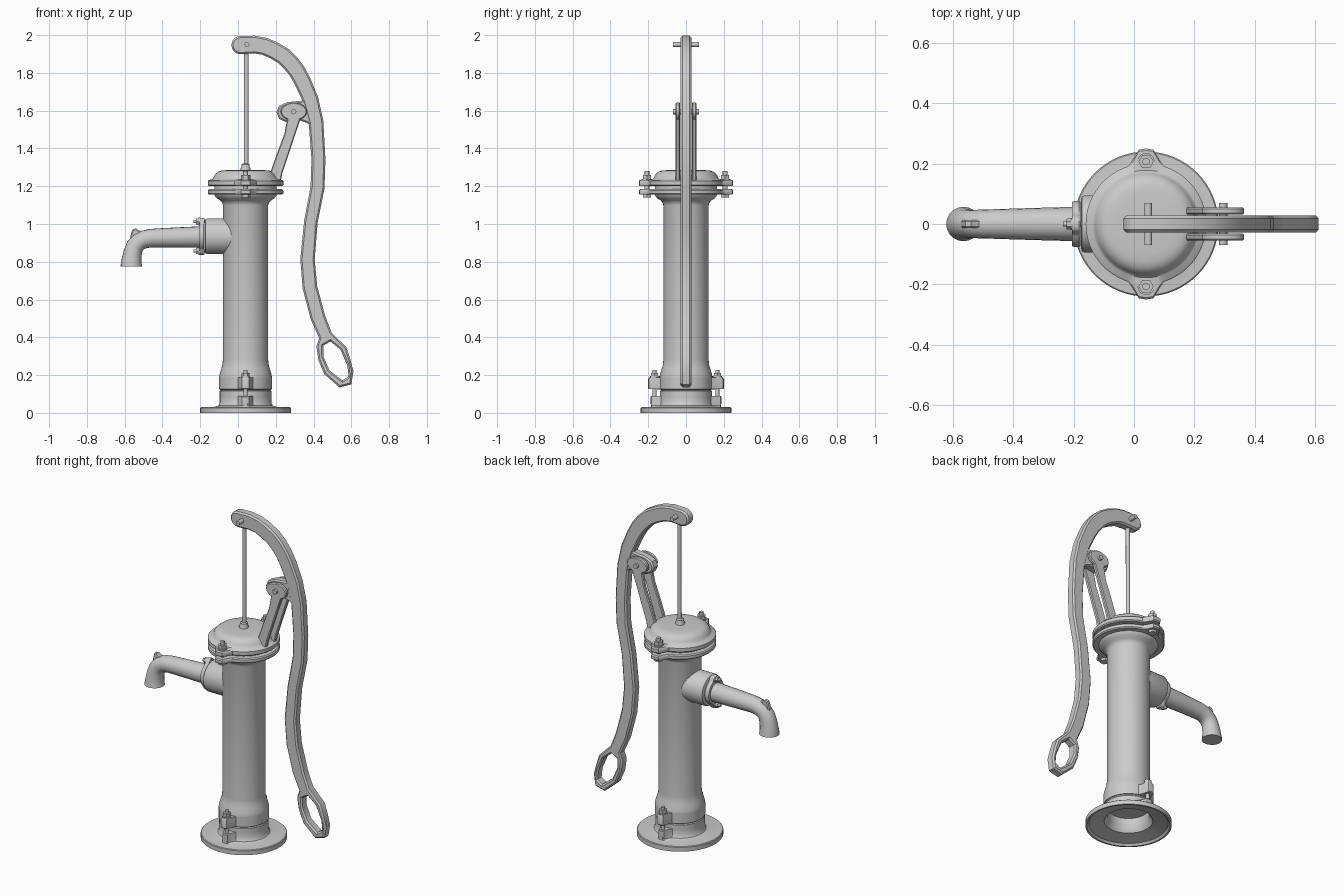
import bpy, bmesh, math
from mathutils import Matrix, Vector

if "Cube" in bpy.data.objects:
    bpy.data.objects.remove(bpy.data.objects["Cube"])

CX = 0.04  # pump axis


def finish(name, mesh, angle=35):
    mesh.shade_smooth()
    mesh.set_sharp_from_angle(angle=math.radians(angle))
    ob = bpy.data.objects.new(name, mesh)
    bpy.context.collection.objects.link(ob)
    return ob


def lathe(name, profile, matrix=None, n=64, ear_width=0.2):
    """Revolve (radius, height[, ear]); ear adds bolt lugs at local +y and -y."""
    bm = bmesh.new()
    rings = []
    for p in profile:
        ear = p[2] if len(p) > 2 else 0
        ring = []
        for i in range(n):
            a = 2 * math.pi * i / n
            d = math.acos(min(1, abs(math.sin(a))))
            r = p[0] + ear * math.exp(-(d / ear_width) ** 4)
            ring.append(bm.verts.new((r * math.cos(a), r * math.sin(a), p[1])))
        rings.append(ring)
    for a, b in zip(rings, rings[1:]):
        for i in range(n):
            j = (i + 1) % n
            bm.faces.new((a[i], a[j], b[j], b[i]))
    bmesh.ops.remove_doubles(bm, verts=bm.verts, dist=1e-5)
    bmesh.ops.recalc_face_normals(bm, faces=bm.faces)
    bm.transform(matrix or Matrix.Translation((CX, 0, 0)))
    mesh = bpy.data.meshes.new(name)
    bm.to_mesh(mesh)
    bm.free()
    return finish(name, mesh)


def rod(name, start, end, r, n=16):
    a, b = Vector(start), Vector(end)
    m = Matrix.Translation(a) @ (b - a).to_track_quat('Z', 'Y').to_matrix().to_4x4()
    h = (b - a).length
    return lathe(name, [(0, 0), (r, 0), (r, h), (0, h)], m, n)


def curve_mesh(name, cu, matrix):
    tmp = bpy.data.objects.new(name + "_curve", cu)
    mesh = bpy.data.meshes.new_from_object(tmp)
    bpy.data.objects.remove(tmp)
    mesh.transform(matrix)
    return finish(name, mesh)


def plate(name, outlines, y, half, bevel):
    """Flat bevelled plate from x/z outlines (later outlines are holes)."""
    cu = bpy.data.curves.new(name, 'CURVE')
    cu.dimensions, cu.fill_mode = '2D', 'BOTH'
    cu.extrude, cu.bevel_depth, cu.offset = half - bevel, bevel, -bevel
    cu.bevel_resolution = 0
    for pts in outlines:
        s = cu.splines.new('POLY')
        s.points.add(len(pts) - 1)
        for q, (x, z) in zip(s.points, pts):
            q.co = (x, z, 0, 1)
        s.use_cyclic_u = True
    return curve_mesh(name, cu, Matrix.Translation((0, y, 0)) @ Matrix.Rotation(math.pi / 2, 4, 'X'))


def bolt(name, base, axis, nut, tip, low):
    """Hex nut with shank tip above it and shank running back to -low."""
    b, a = Vector(base), Vector(axis)
    rod(name + "_washer", b - a * 0.004, b + a * 0.004, nut * 1.12, 20)
    rod(name + "_nut", b, b + a * nut, nut, 6)
    rod(name + "_shank", b - a * low, b + a * tip, nut * 0.5, 12)
    rod(name + "_head", b - a * low, b - a * (low - nut * 0.6), nut, 6)


# base flange, hollow underneath
lathe("base", [(.24, 0), (.24, .026), (.236, .03), (.165, .032, .02), (.145, .038, .04),
               (.137, .05, .05), (.137, .085, .05), (.137, .09, .046), (.137, .0905),
               (.137, .115), (.132, .12), (.115, .12), (.115, .06), (.135, .03),
               (.22, .012), (.23, 0), (.24, 0)], ear_width=.19)

# pump barrel with lower lugs and upper flange
E = .05
lathe("barrel", [(0, .112), (.125, .112), (.137, .125)] +
      [(.14, .1255, .056), (.14, .13, .06), (.14, .18, .06), (.14, .188, .055), (.14, .1885),
       (.137, .205), (.129, .232), (.122, .255), (.12, .28), (.12, 1.10), (.124, 1.113),
       (.135, 1.125), (.152, 1.136), (.163, 1.15), (.165, 1.155), (.194, 1.155, E),
       (.2, 1.161, E), (.2, 1.178, E), (.194, 1.184, E), (.16, 1.184), (0, 1.184)], ear_width=.19)
lathe("gasket", [(0, 1.18), (.165, 1.18), (.165, 1.205), (0, 1.205)])

# domed cap
lathe("cap", [(0, 1.2), (.16, 1.2), (.194, 1.2, E), (.2, 1.206, E), (.2, 1.227, E), (.194, 1.233, E),
              (.178, 1.236), (.171, 1.243), (.166, 1.255), (.157, 1.268), (.143, 1.278),
              (.125, 1.283), (.1, 1.285), (.03, 1.287), (0, 1.287)])

# flange bolts, mirrored front and back
for side, s in (("front", -1), ("back", 1)):
    bolt(f"cap_bolt_{side}", (CX, s * .207, 1.235), (0, 0, 1), .025, .045, .095)
    bolt(f"base_bolt_{side}", (CX, s * .166, .19), (0, 0, 1), .022, .037, .15)

# spout socket and flange, axis pointing to -x
Z = .935
to_left = Matrix(((0, 0, -1, 0), (-1, 0, 0, 0), (0, 1, 0, Z), (0, 0, 0, 1)))
lathe("spout_socket", [(0, -.02), (.094, -.02), (.094, .165), (.09, .172), (.08, .176), (0, .176)], to_left)
lathe("spout_flange", [(0, .178), (.073, .178, .022), (.076, .182, .022), (.076, .2, .022),
                       (.073, .205, .022), (.062, .205), (0, .205)], to_left, ear_width=.35)
for side, s in (("lower", -1), ("upper", 1)):
    bolt(f"spout_bolt_{side}", (-.205, 0, Z + s * .078), (-1, 0, 0), .018, .03, .05)

# curved spout
path = [(-.19, .931, .057), (-.3, .929, .054), (-.4, .927, .051), (-.46, .925, .049),
        (-.495, .919, .048), (-.525, .905, .047), (-.546, .882, .047), (-.557, .85, .049),
        (-.563, .815, .052), (-.565, .79, .055), (-.565, .775, .057)]
cu = bpy.data.curves.new("spout", 'CURVE')
cu.dimensions, cu.bevel_depth, cu.bevel_resolution, cu.use_fill_caps = '3D', 1, 8, True
sp = cu.splines.new('POLY')
sp.points.add(len(path) - 1)
for q, (x, z, r) in zip(sp.points, path):
    q.co, q.radius = (x, 0, z, 1), r
curve_mesh("spout", cu, Matrix())
plate("spout_hook", [[(-.575, .91), (-.565, .955), (-.558, .972), (-.54, .976), (-.525, .966),
                      (-.49, .955), (-.49, .91)]], 0, .014, .006)

# lever handle: tapered ribbon with a rounded head and a grip ring
line = [(.013, 1.947, .048), (.087, 1.95, .047), (.14, 1.941, .046), (.193, 1.918, .046),
        (.24, 1.89, .046), (.278, 1.853, .046), (.313, 1.808, .045), (.341, 1.757, .044),
        (.384, 1.659, .042), (.413, 1.542, .039), (.426, 1.341, .037), (.421, 1.193, .037),
        (.386, 1.013, .036), (.368, .812, .038), (.381, .664, .039), (.423, .505, .039),
        (.463, .41, .036)]
outer, inner = [], []
for i, (x, z, w) in enumerate(line):
    a, b = line[max(i - 1, 0)], line[min(i + 1, len(line) - 1)]
    d = Vector((b[0] - a[0], b[1] - a[1])).normalized()
    outer.append((x - d.y * w, z + d.x * w))
    inner.append((x + d.y * w, z - d.x * w))
head = [(.013 + .048 * math.cos(t), 1.947 + .048 * math.sin(t))
        for t in (math.radians(270 - 22.5 * k) for k in range(1, 8))]
grip = [(.574, .347), (.595, .283), (.611, .22), (.6, .151), (.537, .135),
        (.458, .204), (.426, .278), (.415, .352)]
hole = [(.452, .357), (.489, .378), (.542, .336), (.579, .251), (.585, .193),
        (.553, .172), (.484, .225), (.452, .299)]
plate("handle", [head + outer + grip + inner[::-1], hole], 0, .028, .009)
plate("handle_lug", [[(.39, 1.665), (.34, 1.653), (.26, 1.645), (.217, 1.625), (.203, 1.592),
                      (.217, 1.557), (.26, 1.537), (.33, 1.548), (.365, 1.535), (.41, 1.5)]],
      0, .026, .008)

# pair of fulcrum brackets
eye = [(.295 + .07 * math.cos(t), 1.595 + .048 * math.sin(t))
       for t in (math.radians(-60 + 20 * k) for k in range(16))]
leg = [(.245, 1.475), (.205, 1.37), (.165, 1.255), (.16, 1.21),
       (.222, 1.21), (.235, 1.27), (.265, 1.36), (.298, 1.46)]
for side, s in (("front", -1), ("back", 1)):
    plate(f"bracket_{side}", [eye + leg], s * .043, .012, .005)

# pivot pins, piston rod and gland
rod("fulcrum_pin", (.295, -.07, 1.595), (.295, .07, 1.595), .014)
rod("handle_pin", (.047, -.07, 1.95), (.047, .07, 1.95), .013)
rod("piston_rod", (.043, 0, 1.27), (.045, 0, 1.95), .012)
lathe("gland", [(0, 1.28), (.026, 1.28), (.026, 1.295), (.022, 1.303), (.022, 1.315), (.015, 1.32), (0, 1.32)], n=24)
